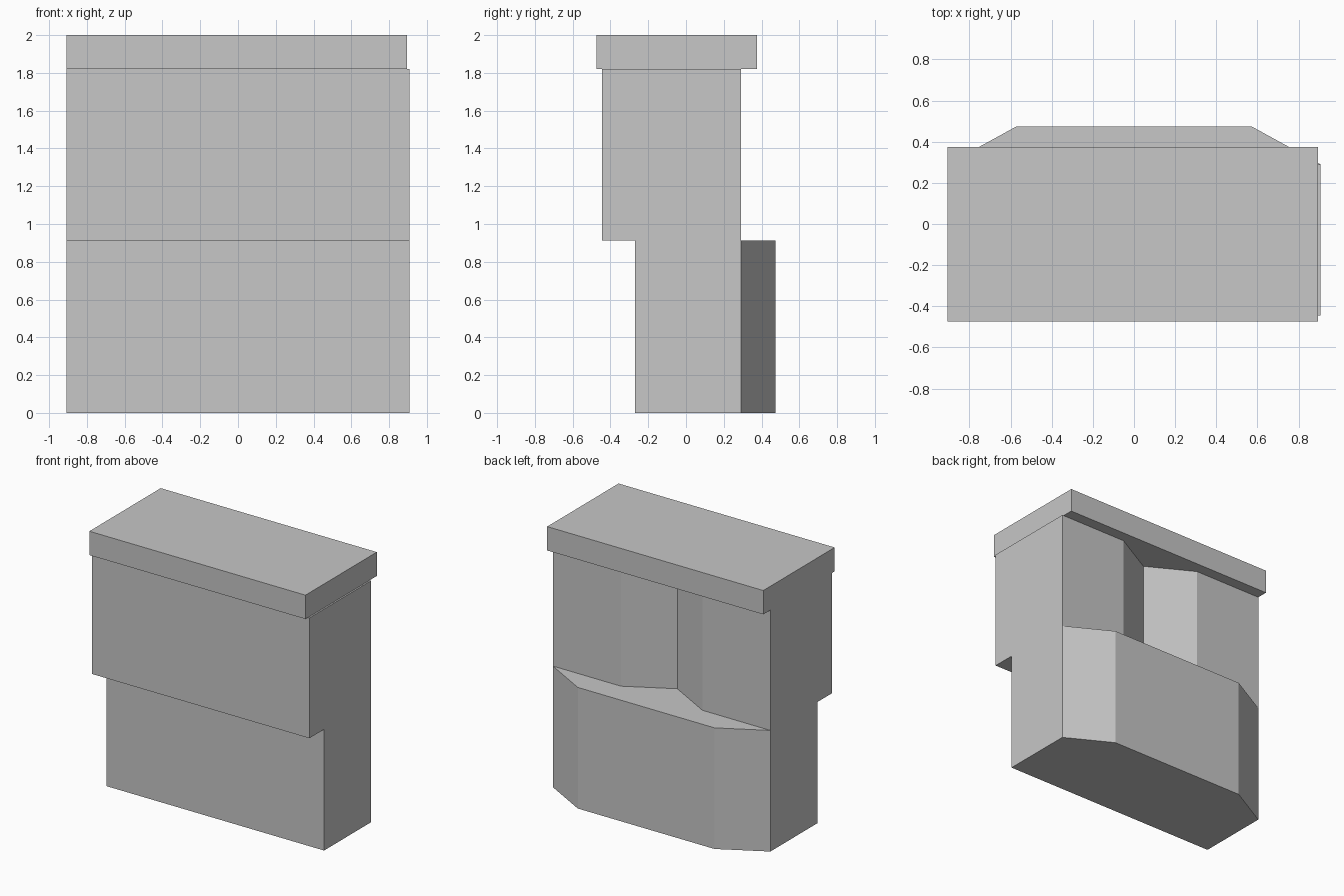
import bpy
import bmesh

cube = bpy.data.objects.get("Cube")
if cube:
    bpy.data.objects.remove(cube, do_unlink=True)

GREY = (0.57, 0.57, 0.57, 1)
grey = bpy.data.materials.new("plain_grey")
grey.use_nodes = True
grey.diffuse_color = GREY
grey.node_tree.nodes["Principled BSDF"].inputs["Base Color"].default_value = GREY


def prism(name, outline, bottom, top):
    """Extrude a counter-clockwise plan outline from bottom to top."""
    bm = bmesh.new()
    base = bm.faces.new([bm.verts.new((x, y, bottom)) for x, y in outline])
    up = bmesh.ops.extrude_face_region(bm, geom=[base], use_keep_orig=True)
    verts = [v for v in up["geom"] if isinstance(v, bmesh.types.BMVert)]
    bmesh.ops.translate(bm, verts=verts, vec=(0, 0, top - bottom))
    bmesh.ops.recalc_face_normals(bm, faces=bm.faces)
    mesh = bpy.data.meshes.new(name)
    bm.to_mesh(mesh)
    bm.free()
    mesh.materials.append(grey)
    obj = bpy.data.objects.new(name, mesh)
    bpy.context.collection.objects.link(obj)
    return obj


SIDE, BACK, LEDGE, EAVE = 0.907, 0.29, 0.913, 1.82

# Lower body with a chamfered bay at the back
prism("lower_body", [(-SIDE, -0.27), (SIDE, -0.27), (SIDE, BACK),
                     (0.57, 0.475), (-0.57, 0.475), (-SIDE, BACK)], 0, LEDGE)

# Upper body overhanging the front, with a V notch in the back
prism("upper_body", [(-SIDE, -0.445), (SIDE, -0.445), (SIDE, BACK),
                     (0.34, BACK), (0, 0.103), (-0.34, BACK), (-SIDE, BACK)],
      LEDGE, EAVE)

# Flat slab on top
prism("top_slab", [(-SIDE, -0.475), (0.895, -0.475),
                   (0.895, 0.375), (-SIDE, 0.375)], EAVE, 2)
